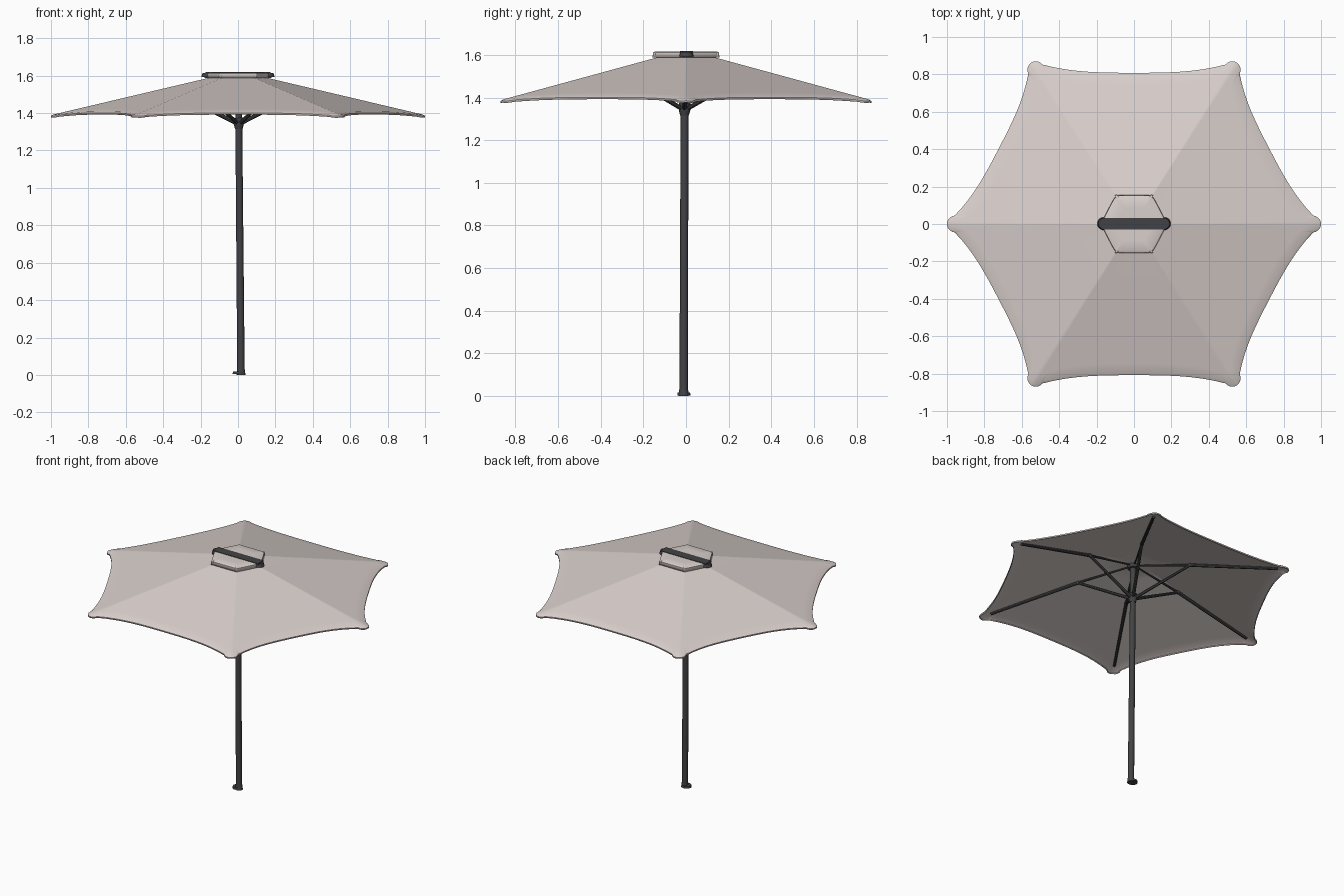
import bpy, bmesh
from math import radians, cos, sin, atan2
from mathutils import Vector, Matrix

cube = bpy.data.objects.get("Cube")
if cube:
    bpy.data.objects.remove(cube, do_unlink=True)


def make_material(name, rgb):
    mat = bpy.data.materials.new(name)
    mat.use_nodes = True
    mat.diffuse_color = (*rgb, 1)
    bsdf = mat.node_tree.nodes["Principled BSDF"]
    bsdf.inputs["Base Color"].default_value = (*rgb, 1)
    bsdf.inputs["Roughness"].default_value = 0.8
    return mat


FABRIC = make_material("beige fabric", (0.70, 0.63, 0.605))
METAL = make_material("dark metal", (0.055, 0.055, 0.058))


def add_object(name, bm, mat, angle=35):
    bmesh.ops.recalc_face_normals(bm, faces=bm.faces)
    mesh = bpy.data.meshes.new(name)
    bm.to_mesh(mesh)
    bm.free()
    mesh.materials.append(mat)
    obj = bpy.data.objects.new(name, mesh)
    bpy.context.collection.objects.link(obj)
    bpy.ops.object.select_all(action="DESELECT")
    obj.select_set(True)
    bpy.context.view_layer.objects.active = obj
    bpy.ops.object.shade_smooth_by_angle(angle=radians(angle))
    return obj


def tube(bm, a, b, r1, r2, sides=20):
    """Closed cylinder or cone between two points."""
    a, b = Vector(a), Vector(b)
    axis = b - a
    turn = Vector((0, 0, 1)).rotation_difference(axis).to_matrix().to_4x4()
    bmesh.ops.create_cone(bm, cap_ends=True, segments=sides, radius1=r1, radius2=r2,
                          depth=axis.length,
                          matrix=Matrix.Translation((a + b) / 2) @ turn)


# Canopy layout: six rib ends and the height of each flat panel
APEX, DROP, NUB = 1.625, 0.225, 0.045
CORNERS = [Vector(c) for c in ((0.955, 0), (0.525, 0.825), (-0.525, 0.825),
                               (-0.955, 0), (-0.525, -0.825), (0.525, -0.825))]
PAIRS = list(zip(CORNERS, CORNERS[1:] + CORNERS[:1]))


def roof(x, y):
    slopes = [((b.y - a.y) * x - (b.x - a.x) * y) / (a.x * b.y - a.y * b.x)
              for a, b in PAIRS]
    return APEX - DROP * max(slopes)


def nub_point(c, degrees):
    t = atan2(c.y, c.x) + radians(degrees)
    return c + NUB * Vector((cos(t), sin(t)))


def outline(sag, steps=16):
    """Hexagon with round lobes at the ribs and bowed edges between them."""
    pts = []
    for a, b in PAIRS:
        pts += [nub_point(a, d) for d in range(-85, 86, 17)]
        start, end = nub_point(a, 85), nub_point(b, -85)
        inward = Vector((start.y - end.y, end.x - start.x)).normalized()
        for i in range(1, steps):
            s = i / steps
            pts.append(start.lerp(end, s) + inward * sag * (1 - abs(2 * s - 1) ** 3))
    return pts


def skin(rings):
    """Join rings of points with quads and close the first one with a fan."""
    bm = bmesh.new()
    rows = [[bm.verts.new(p) for p in ring] for ring in rings]
    n = len(rows[0])
    centre = bm.verts.new((0, 0, rings[0][0][2]))
    for i in range(n):
        j = (i + 1) % n
        bm.faces.new((centre, rows[0][i], rows[0][j]))
        for top, low in zip(rows, rows[1:]):
            bm.faces.new((top[i], low[i], low[j], top[j]))
    return bm


def thicken(obj, amount):
    mod = obj.modifiers.new("thickness", "SOLIDIFY")
    mod.thickness = amount
    mod.offset = -1


# Fabric canopy with a short turned-down hem
edge = outline(0.044)
rings = []
for k in (0.13, 0.2, 0.35, 0.5, 0.65, 0.8, 0.92, 0.985, 1):
    rings.append([(p.x * k, p.y * k, min(1.595, roof(p.x * k, p.y * k))) for p in edge])
rings[-1] = [(x, y, z - 0.004) for x, y, z in rings[-1]]
rings.append([(x, y, z - 0.009) for x, y, z in rings[-1]])
thicken(add_object("canopy", skin(rings), FABRIC), 0.005)

# Vent cap on the crown, nearly straight-sided
cap = [[(p.x * k, p.y * k, z) for p in outline(-0.01)]
       for k, z in ((0.1, 1.616), (0.168, 1.616), (0.178, 1.611), (0.18, 1.588))]
thicken(add_object("vent_cap", skin(cap), FABRIC), 0.004)

# Dark strap over the cap with a rounded button at each end
bm = bmesh.new()
for v in bmesh.ops.create_cube(bm, size=1)["verts"]:
    v.co = Vector((v.co.x * 0.35, v.co.y * 0.062 + 0.002, v.co.z * 0.008 + 1.615))
for side in (-1, 1):
    tube(bm, (side * 0.162, 0.002, 1.592), (side * 0.162, 0.002, 1.614), 0.034, 0.028)
add_object("crown_strap", bm, METAL)

# Slightly leaning pole, its foot and the sliding hub
FOOT, TOP = Vector((0.016, -0.011, 0)), Vector((0.002, -0.006, 1.6))


def on_pole(z):
    return FOOT.lerp(TOP, z / TOP.z)


bm = bmesh.new()
tube(bm, on_pole(0.01), TOP, 0.02, 0.018)
add_object("pole", bm, METAL)

bm = bmesh.new()
tube(bm, (0.002, -0.01, 0.004), (0.002, -0.01, 0.018), 0.031, 0.029)
tube(bm, on_pole(0), on_pole(0.03), 0.024, 0.021)
add_object("pole_foot", bm, METAL)

bm = bmesh.new()
tube(bm, on_pole(1.315), on_pole(1.34), 0.02, 0.027)
tube(bm, on_pole(1.34), on_pole(1.375), 0.027, 0.027)
tube(bm, on_pole(1.56), on_pole(1.585), 0.035, 0.035)
add_object("hubs", bm, METAL)

# Ribs under the seams and the struts that carry them
ribs, struts = bmesh.new(), bmesh.new()
for c in CORNERS:
    def under(k, gap):
        return Vector((c.x * k, c.y * k, roof(c.x * k, c.y * k) - gap))
    joint = under(0.38, 0.018)
    tube(ribs, under(0.04, 0.04), joint, 0.005, 0.008, 8)
    tube(ribs, joint, under(0.97, 0.012), 0.011, 0.009, 8)
    tube(struts, on_pole(1.35) + Vector((c.x, c.y, 0)) * 0.02, joint, 0.011, 0.009, 8)
    bmesh.ops.create_uvsphere(struts, u_segments=10, v_segments=6, radius=0.013,
                              matrix=Matrix.Translation(joint))
add_object("ribs", ribs, METAL)
add_object("struts", struts, METAL)
